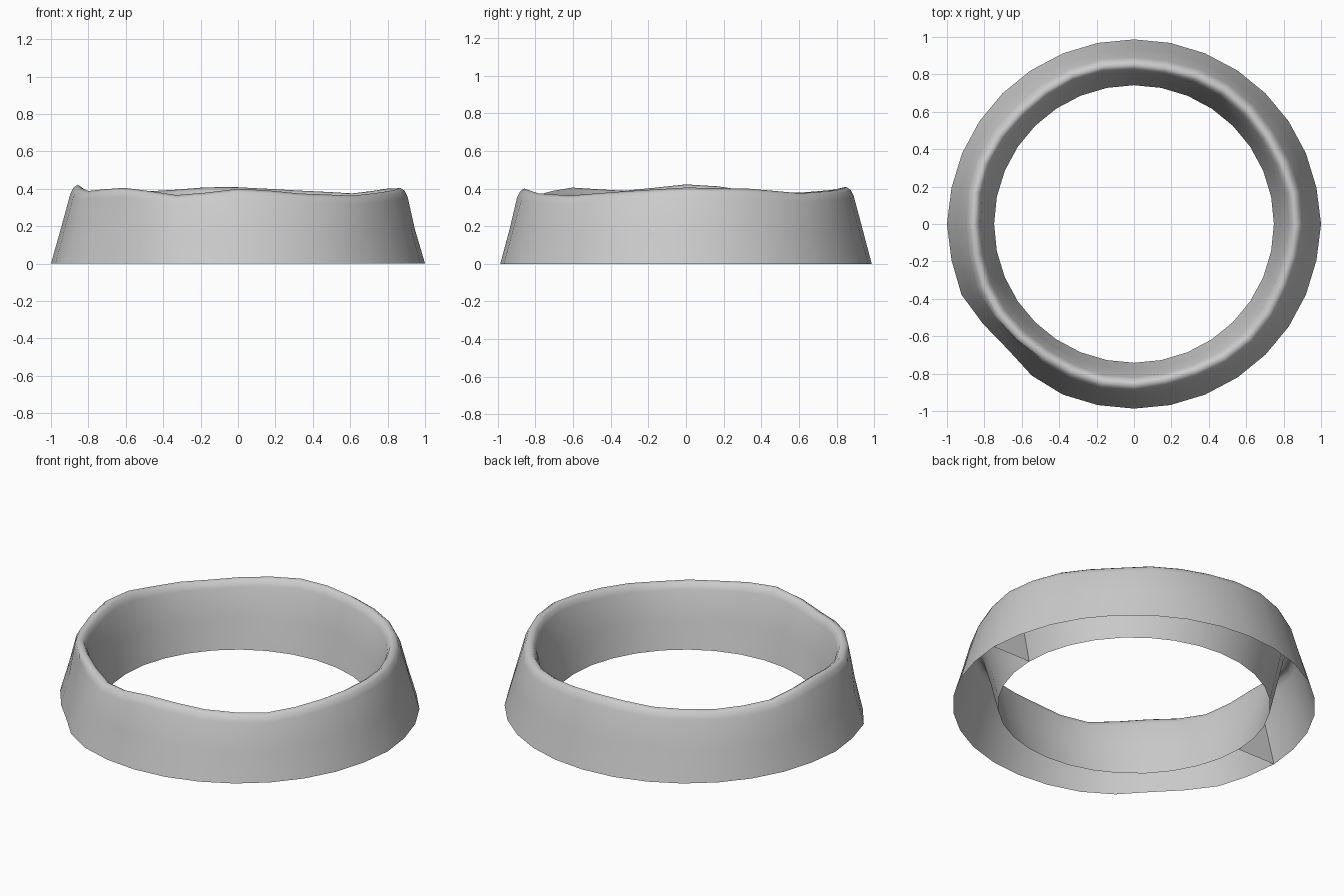
import bpy, bmesh, math

if "Cube" in bpy.data.objects:
    bpy.data.objects.remove(bpy.data.objects["Cube"])

SEG = 32
# Uneven rim height: (angle, crest z)
CREST = [(0, .405), (22, .40), (45, .375), (67, .39), (90, .408), (101, .408), (112, .395),
         (135, .378), (157, .388), (172, .415), (180, .422), (202, .388), (225, .405),
         (250, .365), (270, .40), (300, .37), (315, .363), (337, .385), (360, .405)]
# Wall section from outer foot over the rim to inner foot: (radius, fraction of crest height)
SECTION = [(.995, 0), (.945, .46), (.902, .88), (.886, .96), (.862, 1), (.84, .965), (.825, .89), (.787, .45), (.748, 0)]
# Local dent on the outside: segment -> radius change
DENT = {18: .003, 19: -.025, 20: -.04, 21: -.012}


def crest(deg):
    for (a0, z0), (a1, z1) in zip(CREST, CREST[1:]):
        if a0 <= deg <= a1:
            t = (deg - a0) / (a1 - a0)
            return z0 + (z1 - z0) * t * t * (3 - 2 * t)


def make_object(name, bm):
    mesh = bpy.data.meshes.new(name)
    bm.to_mesh(mesh)
    bm.free()
    ob = bpy.data.objects.new(name, mesh)
    bpy.context.collection.objects.link(ob)
    return ob


def section_points(i):
    a = 2 * math.pi * i / SEG
    z = crest(360 * i / SEG)
    pts = []
    for k, (r, f) in enumerate(SECTION):
        if k < 3:
            r += DENT.get(i, 0) * (1 - .3 * k)
        if 2 <= k <= 6:
            r += .006 * math.sin(7 * a + 1)
        if k == 0 and i in (0, SEG // 2):
            r = 1
        pts.append((r * math.cos(a), .992 * r * math.sin(a), z * f))
    return pts


# Hollow ring wall, open underneath
bm = bmesh.new()
rings = [[bm.verts.new(p) for p in section_points(i)] for i in range(SEG)]
for i in range(SEG):
    a, b = rings[i], rings[(i + 1) % SEG]
    for k in range(len(SECTION) - 1):
        f = bm.faces.new((a[k], b[k], b[k + 1], a[k + 1]))
        f.smooth = True
make_object("ring_wall", bm)

# Internal partitions where the two halves meet
for name, i in (("right_partition", 0), ("left_partition", SEG // 2)):
    bm = bmesh.new()
    bm.faces.new([bm.verts.new(p) for p in section_points(i)])
    make_object(name, bm)
